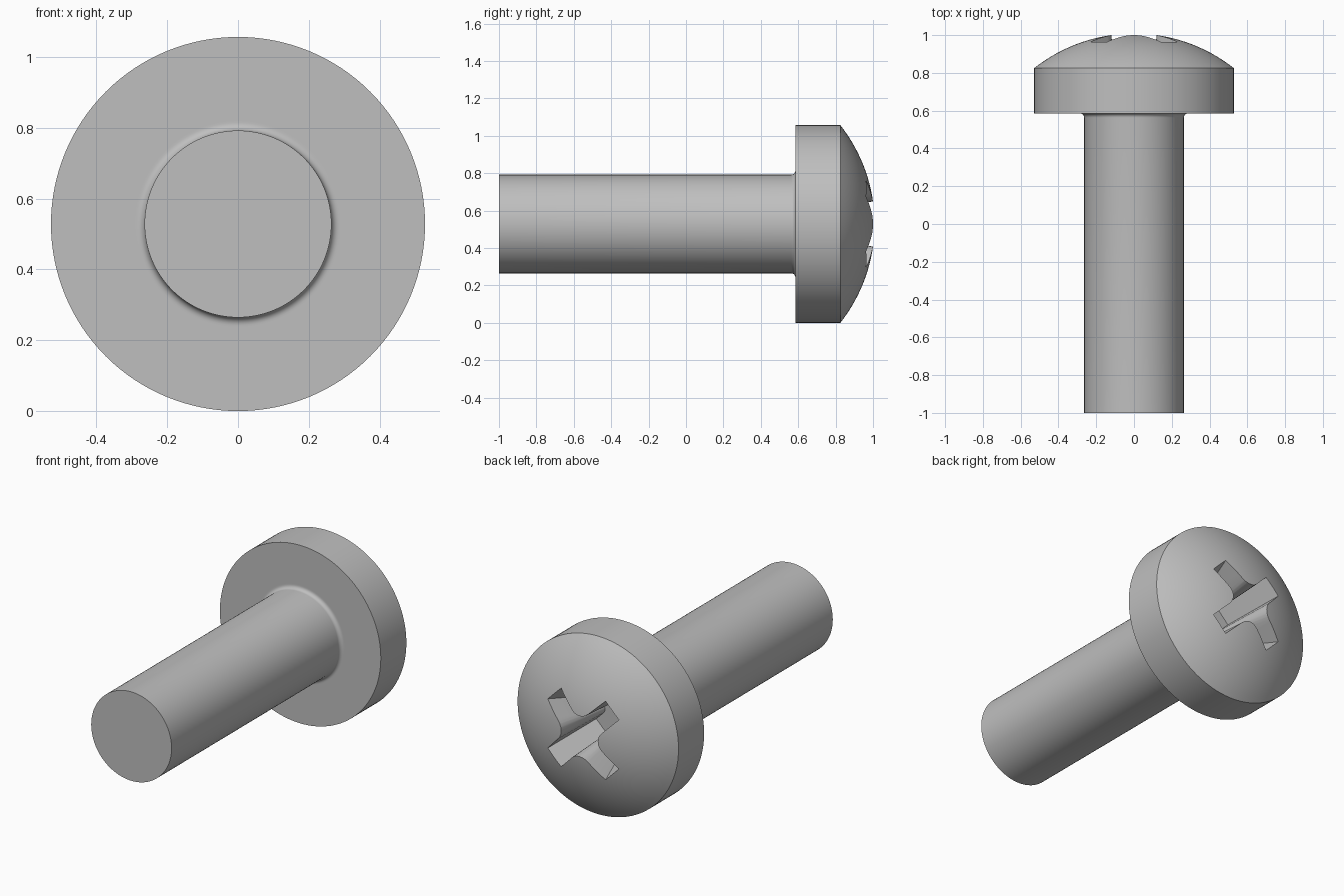
import bpy, bmesh, math
from mathutils import Matrix, Vector

cube = bpy.data.objects.get("Cube")
if cube:
    bpy.data.objects.remove(cube, do_unlink=True)

HEAD_R, SHAFT_R, FILLET = 0.5285, 0.264, 0.022
HEAD_Y, RIM_Y, DOME_R = 0.585, 0.825, 0.853
AXIS_Z = HEAD_R

steel = bpy.data.materials.new("plain grey steel")
steel.use_nodes = True
grey = (0.52, 0.52, 0.52, 1)
steel.diffuse_color = grey
steel.node_tree.nodes["Principled BSDF"].inputs["Base Color"].default_value = grey


def add_object(name, bm):
    bmesh.ops.remove_doubles(bm, verts=bm.verts, dist=1e-5)
    bmesh.ops.recalc_face_normals(bm, faces=bm.faces)
    mesh = bpy.data.meshes.new(name)
    bm.to_mesh(mesh)
    bm.free()
    obj = bpy.data.objects.new(name, mesh)
    bpy.context.collection.objects.link(obj)
    mesh.materials.append(steel)
    return obj


def screw_profile():
    """(radius, y) points from the shaft tip to the dome apex."""
    pts = [(0, -1), (SHAFT_R, -1)]
    for i in range(7):
        a = math.pi / 2 * i / 6
        pts.append((SHAFT_R + FILLET * (1 - math.cos(a)),
                    HEAD_Y - FILLET * (1 - math.sin(a))))
    pts += [(SHAFT_R + FILLET + 0.006, HEAD_Y), (HEAD_R, HEAD_Y)]
    rim = math.asin(HEAD_R / DOME_R)
    centre = RIM_Y - DOME_R * math.cos(rim)
    for i in range(17):
        a = rim * (1 - i / 16)
        pts.append((DOME_R * math.sin(a), centre + DOME_R * math.cos(a)))
    return pts


# Shaft, flange fillet and domed head as one turned body
bm = bmesh.new()
verts = [bm.verts.new((r, y, AXIS_Z)) for r, y in screw_profile()]
edges = [bm.edges.new(pair) for pair in zip(verts, verts[1:])]
bmesh.ops.spin(bm, geom=verts + edges, cent=(0, 0, AXIS_Z), axis=(0, 1, 0),
               angle=math.tau, steps=128)
screw = add_object("screw_body", bm)


def cross_section(bm, y, length, width, fillet):
    """Diagonal cross with rounded inner corners, at depth y."""
    h = width / 2
    quarter = [Vector((length, -h)), Vector((length, h))]
    for i in range(7):
        a = math.pi / 2 * i / 6
        quarter.append(Vector((h + fillet * (1 - math.sin(a)),
                               h + fillet * (1 - math.cos(a)))))
    ring = []
    for k in range(4):
        turn = Matrix.Rotation(math.pi / 4 + k * math.pi / 2, 2)
        for p in quarter:
            q = turn @ p
            ring.append(bm.verts.new((q.x, y, AXIS_Z + q.y)))
    return ring


# Tapered cross recess cutter
bm = bmesh.new()
top = cross_section(bm, 1.05, 0.30, 0.13, 0.08)
low = cross_section(bm, 0.64, 0.15, 0.10, 0.03)
bm.faces.new(top)
bm.faces.new(low)
n = len(top)
for i in range(n):
    j = (i + 1) % n
    bm.faces.new((top[i], top[j], low[j], low[i]))
cutter = add_object("recess_cutter", bm)

cut = screw.modifiers.new("cross_recess", 'BOOLEAN')
cut.operation = 'DIFFERENCE'
cut.solver = 'EXACT'
cut.object = cutter
bpy.ops.object.select_all(action='DESELECT')
screw.select_set(True)
bpy.context.view_layer.objects.active = screw
bpy.ops.object.modifier_apply(modifier=cut.name)
bpy.data.objects.remove(cutter, do_unlink=True)
bpy.ops.object.shade_smooth_by_angle(angle=math.radians(30))
